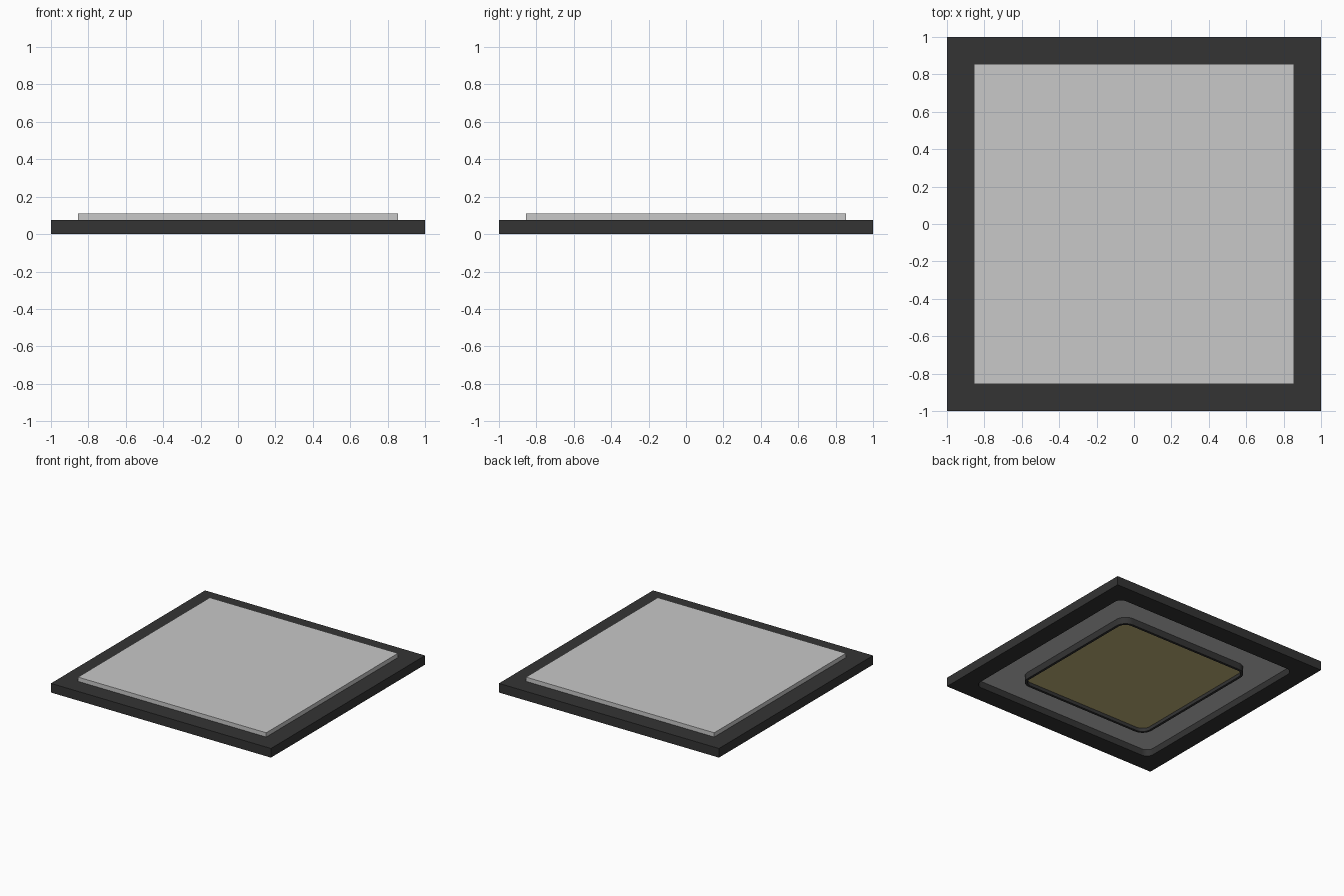
import bpy
import math

cube = bpy.data.objects.get("Cube")
if cube:
    bpy.data.objects.remove(cube, do_unlink=True)


def material(name, r, g, b):
    m = bpy.data.materials.new(name)
    m.use_nodes = True
    m.diffuse_color = (r, g, b, 1)
    m.node_tree.nodes["Principled BSDF"].inputs["Base Color"].default_value = (r, g, b, 1)
    return m


charcoal = material("charcoal", 0.034, 0.034, 0.034)
light_grey = material("light grey", 0.58, 0.58, 0.58)
tan = material("tan", 0.54, 0.46, 0.20)


def rounded_square(half, radius, steps=8):
    """Outline of a square with rounded corners."""
    if radius == 0:
        return [(half, half), (-half, half), (-half, -half), (half, -half)]
    c = half - radius
    points = []
    for corner, (sx, sy) in enumerate([(1, 1), (-1, 1), (-1, -1), (1, -1)]):
        for i in range(steps + 1):
            a = math.pi / 2 * (corner + i / steps)
            points.append((sx * c + radius * math.cos(a), sy * c + radius * math.sin(a)))
    return points


def slab(name, outlines, bottom, top, mat):
    """Extrude a square outline, with any further outline as a hole."""
    curve = bpy.data.curves.new(name, "CURVE")
    curve.dimensions = "2D"
    curve.fill_mode = "BOTH"
    curve.extrude = (top - bottom) / 2
    for half, radius in outlines:
        points = rounded_square(half, radius)
        spline = curve.splines.new("POLY")
        spline.points.add(len(points) - 1)
        for p, (x, y) in zip(spline.points, points):
            p.co = (x, y, 0, 1)
        spline.use_cyclic_u = True
    curve.materials.append(mat)
    obj = bpy.data.objects.new(name, curve)
    obj.location.z = (top + bottom) / 2
    bpy.context.collection.objects.link(obj)
    bpy.ops.object.select_all(action="DESELECT")
    obj.select_set(True)
    bpy.context.view_layer.objects.active = obj
    bpy.ops.object.convert(target="MESH")
    obj = bpy.context.object
    # Weld the caps to the walls so the rounded corners shade smoothly
    bpy.ops.object.mode_set(mode="EDIT")
    bpy.ops.mesh.select_all(action="SELECT")
    bpy.ops.mesh.remove_doubles(threshold=0.0001)
    bpy.ops.mesh.normals_make_consistent(inside=False)
    bpy.ops.object.mode_set(mode="OBJECT")
    bpy.ops.object.shade_smooth_by_angle(angle=math.radians(30))
    return obj


# Dark square surround with a rounded opening
slab("outer_frame", [(1.0, 0), (0.85, 0.06)], 0, 0.075, charcoal)

# Pale plate that rises above the frame and shows inside the opening below
slab("top_plate", [(0.855, 0)], 0.055, 0.11, light_grey)

# Raised rounded rim on the underside, around the inset panel
slab("inner_rim", [(0.61, 0.09), (0.59, 0.07)], 0, 0.06, charcoal)
slab("inset_panel", [(0.595, 0.075)], 0.028, 0.06, tan)
